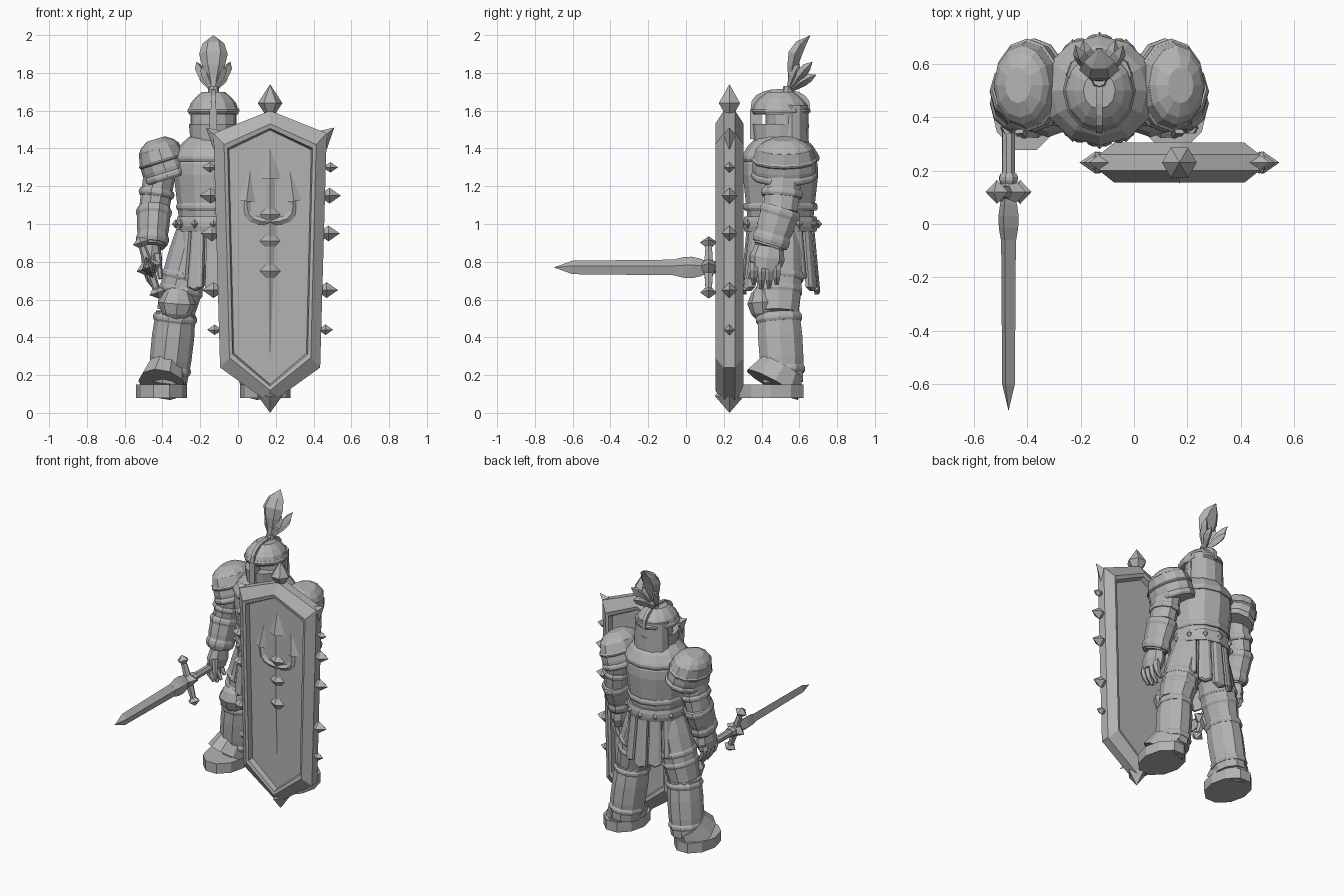
import bpy, bmesh
from math import sin, cos, pi, radians
from mathutils import Vector

if "Cube" in bpy.data.objects:
    bpy.data.objects.remove(bpy.data.objects["Cube"])

steel = bpy.data.materials.new("grey_steel")
steel.use_nodes = True
grey = (.45, .45, .45, 1)
steel.diffuse_color = grey
steel.node_tree.nodes["Principled BSDF"].inputs["Base Color"].default_value = grey

# Origins of the three assemblies
body = Vector((-.13, 0, 0))
shield = Vector((.17, .23, 0))
sword = Vector((-.47, .12, .77))


def skin(name, loops, origin=body, mirror=False):
    """Join equal loops of points into a closed, flat-shaded solid."""
    bm = bmesh.new()
    rows = [[bm.verts.new(point) for point in loop] for loop in loops]
    for low, high in zip(rows, rows[1:]):
        for i in range(len(low)):
            bm.faces.new((low[i - 1], low[i], high[i], high[i - 1]))
    bm.faces.new(rows[0])
    bm.faces.new(rows[-1])
    bmesh.ops.remove_doubles(bm, verts=bm.verts, dist=.0001)
    bmesh.ops.recalc_face_normals(bm, faces=bm.faces)
    mesh = bpy.data.meshes.new(name)
    bm.to_mesh(mesh)
    bm.free()
    mesh.materials.append(steel)
    part = bpy.data.objects.new(name, mesh)
    part.location = origin
    bpy.context.collection.objects.link(part)
    if mirror:
        part.modifiers.new("Mirror", "MIRROR").use_mirror_merge = False
    return part


def limb(name, start, end, first, last, bulge=0, depth=1, sides=10, steps=1,
         bow=(0, 0, 0), peak=1, **options):
    """Tapered tube with an oval section, optionally swollen and bowed."""
    start, end, bow = Vector(start), Vector(end), Vector(bow)
    axis = (end - start).normalized()
    across = (Vector((1, 0, 0)) - axis * axis.x).normalized()
    front = axis.cross(across) * depth
    loops = []
    for step in range(steps + 1):
        t = step / steps
        swell = sin(pi * t ** peak)
        radius = first + (last - first) * t + bulge * swell
        center = start.lerp(end, t) + bow * swell
        angles = [2 * pi * i / sides for i in range(sides)]
        loops.append([center + (across * cos(a) + front * sin(a)) * radius for a in angles])
    return skin(name, loops, **options)


def band(name, start, end, t, radius, height=.02, **options):
    """Raised trim ring placed part of the way along a limb."""
    center = Vector(start).lerp(Vector(end), t)
    half = (Vector(end) - Vector(start)).normalized() * height
    return limb(name, center - half, center + half, radius, radius, bulge=.008, steps=3, **options)


def gem(name, center, radius, height, **options):
    """Upright double pyramid."""
    center, half = Vector(center), Vector((0, 0, height))
    options = {"sides": 4, **options}
    return limb(name, center - half, center + half, 0, 0, bulge=radius, steps=2, **options)


def spine(z, y=.5):
    return Vector((0, y, z))


# Torso
limb("belly_plate", spine(1), spine(1.26), .18, .21, depth=.95, sides=12, steps=2)
limb("chest_plate", spine(1.26), spine(1.43), .21, .15, bulge=.02, depth=.95, sides=12, steps=3)
limb("gorget", spine(1.37), spine(1.46), .21, .13, bulge=.01, depth=.95, sides=12, steps=2)
limb("hips", spine(.78), spine(1), .15, .18, depth=.95, sides=12)
band("chest_trim", spine(1), spine(1.26), .35, .19, sides=12)
band("gorget_trim", spine(1.3), spine(1.4), .5, .21, depth=.95, sides=12)
band("belt", spine(.9), spine(1.1), .5, .19, .04, sides=12)

# Belt studs and hanging skirt strips, longest at front and back
for i in range(12):
    angle = pi * i / 6
    outward = Vector((cos(angle), sin(angle), 0))
    sideways = Vector((-sin(angle), cos(angle), 0))
    gem(f"belt_stud_{i + 1}", spine(1) + outward * .2, .02, .025)
    hem = .78 - .13 * abs(sin(angle))

    def strip(offset, width):
        top = spine(.97) + outward * (offset + .17)
        low = spine(hem) + outward * (offset + .2)
        edge = sideways * width
        return [top - edge * .8, top + edge * .8, low + edge, low - Vector((0, 0, width / 2)), low - edge]
    skin(f"skirt_strip_{i + 1}", [strip(-.02, .045), strip(0, .045), strip(.01, .025)])

# Helmet with an open eye slit
limb("helmet_jaw", spine(1.42), spine(1.53), .12, .13, depth=1.17, sides=12)
limb("helmet_slit", spine(1.5, .53), spine(1.6, .53), .12, .12, depth=.9, sides=12)
limb("helmet_crown", spine(1.58), spine(1.7), .13, .06, bulge=.025, depth=1.15, sides=12, steps=4)
limb("helmet_back", spine(1.43, .56), spine(1.63, .56), .125, .12, depth=.72, sides=12)
band("brow_band", spine(1.5), spine(1.7), .5, .13, .015, depth=1.15, sides=12)
skin("nose_bar", [[(x, y, z) for y, z in ((.34, 1.45), (.34, 1.6), (.4, 1.6), (.4, 1.45))]
                  for x in (-.02, .02)])
ridge = []
for i in range(11):
    angle = pi * i / 10
    rise = sin(angle) ** .6
    ridge.append([(x, .5 - grow * .16 * cos(angle), 1.59 + grow * .125 * rise)
                  for x, grow in ((-.012, .8), (-.012, 1), (.012, 1), (.012, .8))])
skin("helmet_ridge", ridge)

# Plume
root = spine(1.7, .54)
limb("plume_socket", spine(1.67, .54), spine(1.73, .54), .035, .025, sides=8)
limb("plume_main", root, spine(2, .66), .015, 0, bulge=.07, depth=.55, sides=6, steps=5,
     bow=(0, -.035, .02), peak=1.5)
for name, tip in (("outer", (.09, .67, 1.86)), ("lower", (.06, .69, 1.79)), ("inner", (.05, .6, 1.85))):
    limb(f"plume_{name}", root, tip, .01, 0, bulge=.025, sides=4, steps=4,
         bow=(.01, 0, .01), peak=1.4, mirror=True)

# Shoulders and arms
cap_low, cap_high = (.24, .52, 1.24), (.29, .52, 1.4)
shoulder, elbow, wrist = (.28, .52, 1.3), (.315, .5, 1.07), (.325, .44, .88)
plates = dict(depth=1.35, sides=12, mirror=True)
limb("pauldron", cap_low, cap_high, .12, .11, bulge=.01, steps=3, **plates)
limb("pauldron_top", cap_high, (.305, .52, 1.45), .11, .05, bulge=.01, steps=2, **plates)
band("pauldron_trim", cap_low, cap_high, .1, .123, **plates)
band("pauldron_ridge", cap_low, cap_high, .6, .122, .012, **plates)
sleeve = dict(depth=1.2, mirror=True)
limb("upper_arm", shoulder, elbow, .085, .08, **sleeve)
limb("forearm_guard", elbow, wrist, .09, .07, bulge=.005, steps=2, **sleeve)
band("upper_arm_band", shoulder, elbow, .6, .088, **sleeve)
band("elbow_band", elbow, wrist, .05, .088, .025, **sleeve)
band("wrist_band", elbow, wrist, .8, .08, .03, **sleeve)

# Hands
limb("palm", wrist, (.33, .42, .76), .045, .045, bulge=.01, depth=1.7, sides=8, steps=2, mirror=True)
for i in range(4):
    y = .36 + .04 * i
    limb(f"finger_{i + 1}", (.34, y, .8), (.31, y, .65 + .02 * abs(i - 1.5)), .025, .012,
         bulge=.005, sides=6, steps=3, bow=(.02, 0, 0), mirror=True)
limb("thumb", (.3, .36, .84), (.28, .33, .71), .025, .012, sides=6, mirror=True)

# Legs
hip, knee, ankle = (.1, .5, .95), (.2, .49, .53), (.24, .515, .16)
plates = dict(depth=1.1, mirror=True)
limb("thigh", hip, knee, .1, .1, bulge=.015, steps=4, **plates)
limb("greave", knee, ankle, .105, .1, bulge=.01, steps=3, **plates)
band("thigh_band", hip, knee, .55, .115, **plates)
band("lower_thigh_band", hip, knee, .72, .11, **plates)
band("greave_top_band", knee, ankle, .08, .11, **plates)
band("ankle_band", knee, ankle, .82, .107, **plates)
limb("knee_guard", (.2, .41, .47), (.185, .4, .69), .02, .01, bulge=.085, depth=.8,
     sides=8, steps=4, mirror=True)
limb("boot_sole", (.275, .45, .08), (.275, .45, .15), .134, .134, depth=1.35, mirror=True)
limb("boot_instep", (.27, .46, .15), (.25, .51, .24), .13, .1, depth=1.25, steps=2, mirror=True)

# Shield: bevelled rim around sunken panels on both faces
half = [(0, 1.6), (.3, 1.48), (.265, .24), (0, .05)]
outline = half + [(-x, z) for x, z in half[-2:0:-1]]
middle = .82


def rim(inset, y):
    return [(x * (1 - .25 * inset), y, middle + (z - middle) * (1 - .12 * inset)) for x, z in outline]


section = [(1.1, -.035), (1, -.07), (.75, -.075), (0, -.03)]
section += [(inset, -y) for inset, y in reversed(section)]
skin("shield", [rim(inset, y) for inset, y in section], origin=shield)
gem("shield_top_spike", (0, 0, 1.64), .065, .1, sides=6, origin=shield)
gem("shield_bottom_spike", (0, 0, .09), .065, .09, depth=1.2, origin=shield)
paired = dict(origin=shield, mirror=True)
limb("shield_horn", (.26, 0, 1.44), (.34, 0, 1.51), .06, 0, sides=4, **paired)
for i, z in enumerate((.44, .65, .95, 1.15, 1.3)):
    size = .06 if 0 < i < 4 else .04
    gem(f"shield_side_spike_{i + 1}", (.28 + .03 * z, 0, z), size, size * .7, depth=.7, **paired)

# Trident relief on the front panel
relief = dict(depth=.6, sides=4, origin=shield)


def panel(x, z):
    return Vector((x, -.035, z))


limb("trident_head", panel(0, 1.24), panel(0, 1.4), .06, 0, **relief)
limb("trident_neck", panel(0, 1), panel(0, 1.25), .025, .025, **relief)
limb("trident_shaft", panel(0, 1), panel(0, .28), .03, 0, **relief)
limb("trident_arm", panel(0, 1.01), panel(.12, 1.15), .025, .02, steps=5,
     bow=(.045, 0, -.04), mirror=True, **relief)
limb("trident_barb", panel(.125, 1.12), panel(.105, 1.28), .045, 0, mirror=True, **relief)
for i, z in enumerate((1.05, .91, .75)):
    gem(f"trident_collar_{i + 1}", panel(0, z), .055, .055, **relief)

# Sword, pointing forward and rolled slightly
blade = dict(depth=1.5, sides=4, origin=sword)
neck, taper, tip = (0, -.05, 0), (0, -.72, 0), (0, -.82, 0)
parts = [
    limb("sword_ricasso", (0, 0, 0), (0, -.18, 0), .02, .03, bulge=.015, steps=4, **blade),
    limb("sword_blade", neck, taper, .03, .025, **blade),
    limb("sword_tip", taper, tip, .025, 0, **blade),
    limb("sword_grip", (0, 0, 0), (0, .35, 0), .027, .024, sides=8, origin=sword),
    limb("sword_pommel", (0, .32, 0), (0, .4, 0), 0, 0, bulge=.04, sides=6, steps=2, origin=sword),
    band("sword_collar", (0, 0, 0), (0, .1, 0), .5, .03, sides=8, origin=sword),
    limb("sword_guard", (0, 0, -.14), (0, 0, .14), .018, .018, bulge=.01, sides=6, steps=2, origin=sword),
    gem("guard_center", (0, 0, 0), .07, .06, origin=sword),
]
for side in (-1, 1):
    parts.append(limb("guard_tip", (0, 0, side * .11), (0, 0, side * .17), .015, .005,
                      bulge=.035, sides=4, steps=2, origin=sword))
for part in parts:
    part.rotation_euler.y = radians(-18)
